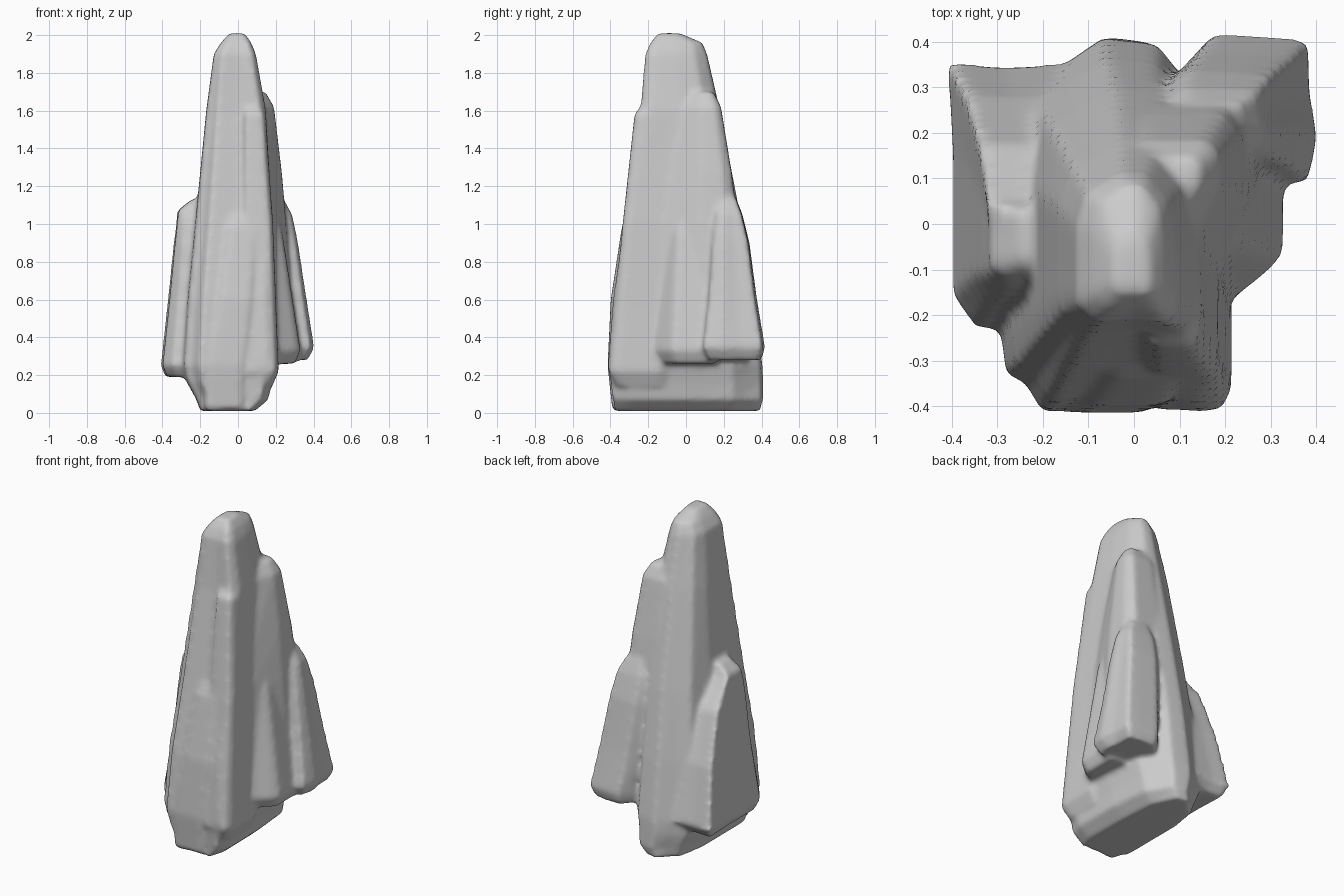
import bpy, bmesh

bm = bmesh.new()


def shard(outline, levels):
    """Loft a unit outline through levels of (z, xmin, xmax, ymin, ymax)."""
    rings = []
    for z, x0, x1, y0, y1 in levels:
        rings.append([bm.verts.new(((x0 + x1) / 2 + u * (x1 - x0) / 2,
                                    (y0 + y1) / 2 + v * (y1 - y0) / 2, z))
                      for u, v in outline])
    n = len(outline)
    for a, b in zip(rings, rings[1:]):
        for i in range(n):
            j = (i + 1) % n
            bm.faces.new((a[i], a[j], b[j], b[i]))
    bm.faces.new(rings[0][::-1])
    bm.faces.new(rings[-1])


BLOCK = [(-.8, -1), (.75, -1), (1, -.7), (1, .75), (.8, 1), (-.75, 1), (-1, .8), (-1, -.75)]

# Central spire
shard([(-.64, -1), (.1, -.95), (.8, -1), (1, -.75), (.97, 0), (.85, .6), (.38, .97),
       (-.1, 1), (-.5, .84), (-.8, .75), (-1, .3), (-1, -.6), (-.96, -.8), (-.8, -.83)],
      [(0.01, -.20, .09, -.38, .395), (.07, -.22, .16, -.39, .41), (.16, -.27, .18, -.40, .41),
       (.25, -.292, .207, -.415, .407), (.6, -.267, .192, -.388, .362), (1.0, -.227, .182, -.328, .298),
       (1.6, -.168, .148, -.243, .182), (1.9, -.128, .095, -.217, .113), (1.96, -.09, .07, -.19, .088),
       (2.01, -.045, .035, -.15, -.03)])

# Left slab
shard([(-.6, -1), (.8, -1), (1, -.7), (1, 1), (-.2, .97), (-1, 1), (-.93, .3), (-.93, -.75)],
      [(.19, -.385, -.10, -.19, .31), (.25, -.41, -.10, -.23, .355), (.6, -.372, -.10, -.18, .285),
       (.9, -.342, -.10, -.155, .18), (1.0, -.33, -.10, -.14, .10), (1.07, -.325, -.10, -.12, .05),
       (1.13, -.25, -.12, -.09, .03)])

# Front buttress
shard(BLOCK, [(.02, -.18, .04, -.39, -.2), (.25, -.17, .05, -.415, -.2), (.6, -.11, .09, -.398, -.2),
              (.98, -.06, .10, -.34, -.2), (1.08, -.03, .07, -.30, -.2)])

# Front right ridge
shard(BLOCK, [(.14, .04, .18, -.37, -.1), (.22, .04, .215, -.41, -.1), (1.0, .03, .185, -.335, -.1),
              (1.58, .03, .145, -.272, 0), (1.65, .05, .11, -.22, 0)])

# Upper right shoulder, leaning into the spire
shard([(-.8, -1), (.45, -1), (1, 0), (1, .7), (.7, 1), (-.75, 1), (-1, .8), (-1, -.75)],
      [(.28, 0, .30, -.14, .33), (1.0, 0, .255, -.12, .275), (1.27, 0, .232, -.08, .242),
       (1.62, 0, .19, -.02, .185), (1.70, .03, .145, .03, .145)])

# Right middle slab
shard([(-.6, -1), (.1, -1), (.8, -.6), (1, -.4), (1, .9), (-1, 1)],
      [(.26, .1, .30, -.13, .17), (.33, .1, .33, -.16, .17),
       (.95, .1, .235, -.10, .12), (1.15, .1, .19, -.06, .1)])

# Back right corner slab
shard([(-1, -1), (.85, -1), (1, -.4), (.88, .2), (.86, .9), (.3, .95), (-.6, 1), (-1, .6)],
      [(.28, .13, .37, .12, .40), (.345, .12, .405, .09, .42), (.6, .09, .365, .12, .377),
       (.9, .07, .32, .14, .337), (1.05, .07, .29, .16, .30), (1.14, .10, .24, .18, .265)])

bmesh.ops.recalc_face_normals(bm, faces=bm.faces[:])
mesh = bpy.data.meshes.new("rock_spire")
bm.to_mesh(mesh)
bm.free()
rock = bpy.data.objects.new("rock_spire", mesh)
bpy.context.collection.objects.link(rock)
bpy.context.view_layer.objects.active = rock
rock.select_set(True)

# Fuse the slabs into one weathered skin
fuse = rock.modifiers.new("fuse", 'REMESH')
fuse.mode = 'VOXEL'
fuse.voxel_size = 0.014
soften = rock.modifiers.new("soften", 'SMOOTH')
soften.factor = 0.5
soften.iterations = 9
for m in ("fuse", "soften"):
    bpy.ops.object.modifier_apply(modifier=m)
bpy.ops.object.shade_smooth()
